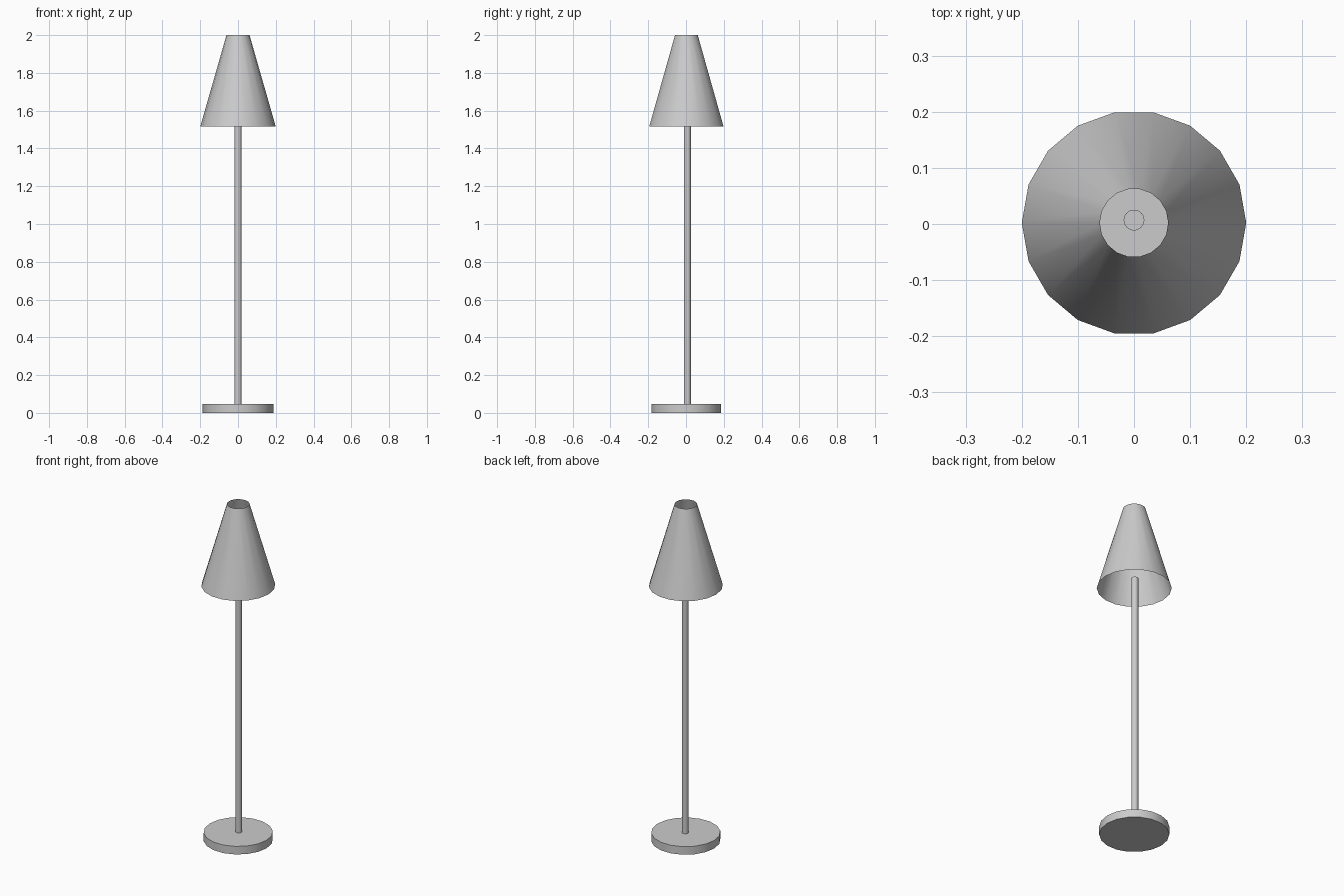
import bpy
import math

if "Cube" in bpy.data.objects:
    bpy.data.objects.remove(bpy.data.objects["Cube"])

SIDES = 18


def tapered(name, r_bottom, r_top, z0, z1, y, caps):
    """Smooth-sided round part standing between heights z0 and z1."""
    bpy.ops.mesh.primitive_cone_add(
        vertices=SIDES, radius1=r_bottom, radius2=r_top, depth=z1 - z0,
        end_fill_type='NGON' if caps else 'NOTHING',
        location=(0, y, (z0 + z1) / 2), rotation=(0, 0, math.pi / 2))
    obj = bpy.context.object
    obj.name = name
    bpy.ops.object.shade_smooth_by_angle(angle=math.radians(40))
    return obj


# Weighted round foot
tapered("base", 0.187, 0.187, 0.0, 0.048, 0.002, True)

# Upright pole, ending just inside the shade
tapered("pole", 0.0185, 0.0185, 0.048, 1.573, 0.007, True)

# Thin conical shade, open at both ends
tapered("shade", 0.2, 0.061, 1.515, 2.0, 0.002, False)
